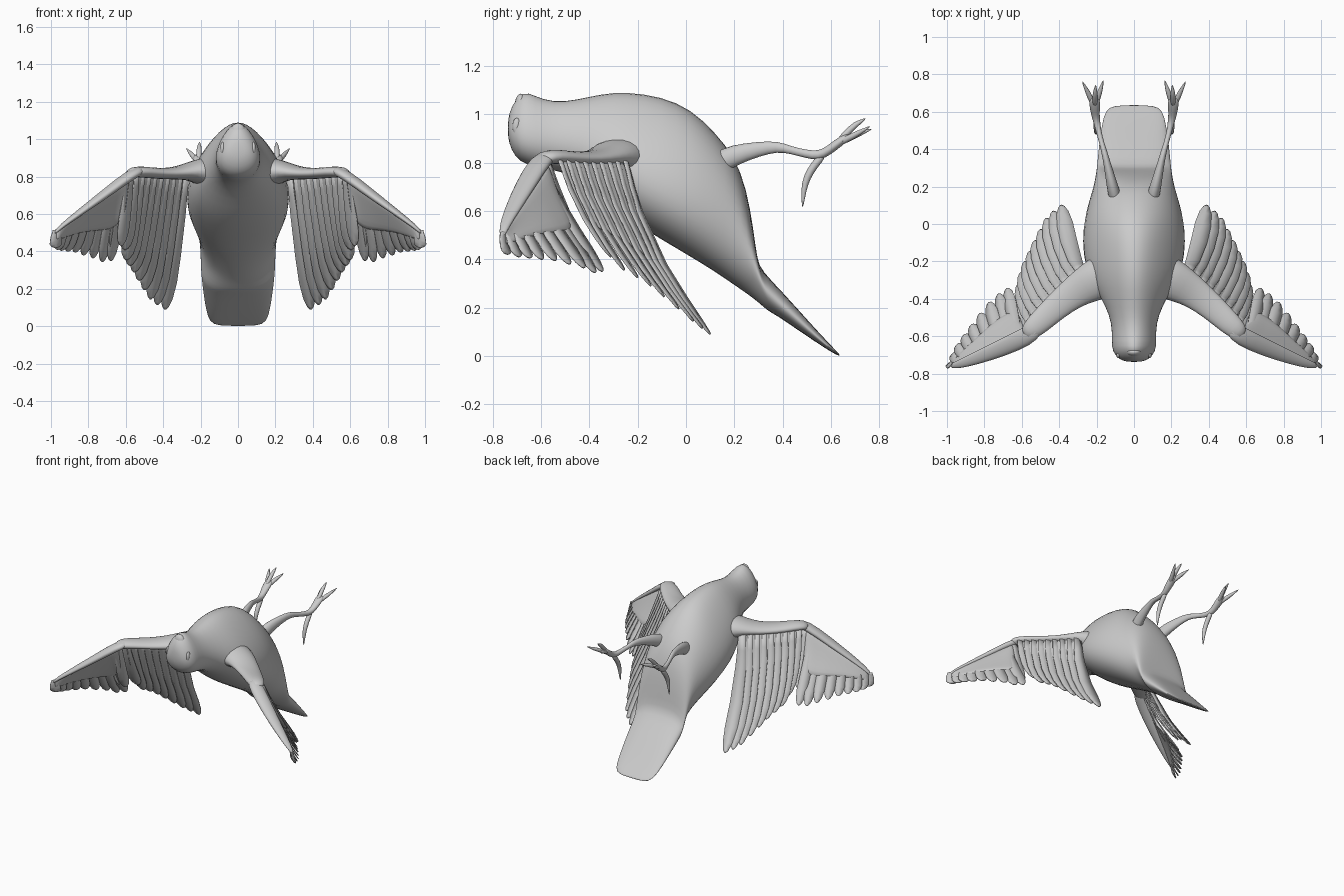
import bpy, bmesh, math
from mathutils import Vector as V

cube = bpy.data.objects.get("Cube")
if cube:
    bpy.data.objects.remove(cube, do_unlink=True)

grey = bpy.data.materials.new("plain grey")
grey.use_nodes = True
COLOUR = (0.6, 0.6, 0.6, 1)
grey.diffuse_color = COLOUR
grey.node_tree.nodes["Principled BSDF"].inputs["Base Color"].default_value = COLOUR


def finish(name, bm, mirror=True, subsurf=0, thick=0):
    """Turn a bmesh into a smooth object, mirrored to the other side if asked."""
    bmesh.ops.recalc_face_normals(bm, faces=bm.faces)
    for f in bm.faces:
        f.smooth = True
    me = bpy.data.meshes.new(name)
    bm.to_mesh(me)
    bm.free()
    me.materials.append(grey)
    ob = bpy.data.objects.new(name, me)
    bpy.context.collection.objects.link(ob)
    if thick:
        mod = ob.modifiers.new("thickness", 'SOLIDIFY')
        mod.thickness, mod.offset = thick, 0
    if subsurf:
        mod = ob.modifiers.new("smooth", 'SUBSURF')
        mod.levels = mod.render_levels = subsurf
    if mirror:
        ob.modifiers.new("mirror", 'MIRROR')
    return ob


def skin(bm, rows, closed):
    """Bridge neighbouring rows of points with quads."""
    rows = [[bm.verts.new(p) for p in r] for r in rows]
    n = len(rows[0])
    for a, b in zip(rows, rows[1:]):
        for i in range(n if closed else n - 1):
            j = (i + 1) % n
            bm.faces.new((a[i], a[j], b[j], b[i]))
    return rows


def loft(name, rings, **kw):
    """Skin a list of closed rings and cap both ends."""
    bm = bmesh.new()
    rows = skin(bm, rings, True)
    bm.faces.new(rows[0])
    bm.faces.new(rows[-1])
    return finish(name, bm, **kw)


def limb(name, path, up=V((0, 0, 1)), n=10):
    """Tapered limb; each station is x, y, z, half width, half height."""
    pts = [V(p[:3]) for p in path]
    rings = []
    for i, p in enumerate(path):
        d = (pts[min(i + 1, len(pts) - 1)] - pts[max(i - 1, 0)]).normalized()
        side = d.cross(up).normalized()
        top = side.cross(d)
        rings.append([pts[i] + side * p[3] * math.cos(a) + top * p[4] * math.sin(a)
                      for a in (2 * math.pi * k / n for k in range(n))])
    return loft(name, rings, subsurf=1)


def blob(name, centre, size, mirror=True):
    bm = bmesh.new()
    bmesh.ops.create_uvsphere(bm, u_segments=16, v_segments=10, radius=1)
    for v in bm.verts:
        v.co = V(centre) + V([a * b for a, b in zip(v.co, size)])
    return finish(name, bm, mirror=mirror)


# Body, head and tail: belly y z, back y z, half width, taper to belly, squareness
SECTIONS = [
    (-.738, .97, -.738, .91, .035, .1, 1), (-.724, 1.04, -.724, .85, .08, .25, 1),
    (-.672, 1.1, -.688, .80, .112, .36, 1), (-.63, 1.08, -.62, .778, .118, .28, 1),
    (-.55, 1.05, -.52, .765, .117, .18, 1), (-.45, 1.063, -.42, .72, .152, .25, 1),
    (-.35, 1.088, -.32, .63, .21, .36, 1), (-.25, 1.098, -.22, .55, .25, .4, 1),
    (-.1, 1.078, -.08, .465, .267, .36, 1), (.02, 1.027, .03, .40, .262, .25, 1),
    (.12, .93, .12, .345, .243, .13, 1), (.2, .83, .2, .29, .219, .04, .95),
    (.25, .70, .26, .25, .208, 0, .9), (.28, .52, .3, .22, .202, 0, .8),
    (.294, .40, .34, .185, .199, 0, .7), (.312, .355, .37, .17, .196, 0, .65),
    (.4, .265, .43, .13, .189, 0, .6), (.52, .13, .53, .062, .174, 0, .5),
    (.608, .035, .608, .012, .155, 0, .5), (.636, .008, .638, -.002, .11, 0, .5)]
rings = []
for ty, tz, by, bz, w, k, q in SECTIONS:
    ring = []
    for i in range(20):
        a = 2 * math.pi * i / 20
        c, s = math.cos(a), math.sin(a)
        x = w * math.copysign(abs(c) ** q, c) * (1 - k * s)
        h = (s + 1) / 2
        ring.append((x, by + (ty - by) * h, bz + (tz - bz) * h))
    rings.append(ring)
loft("body", rings, mirror=False, subsurf=1)

# Face
blob("beak", (0, -.684, 1.04), (.04, .024, .046), mirror=False)
blob("eye", (.083, -.70, .95), (.012, .018, .035))

# Wing bones
limb("wing_arm", [(.04, -.22, .78, .11, .11), (.13, -.262, .815, .128, .10),
                  (.20, -.297, .828, .12, .078), (.26, -.328, .828, .105, .05),
                  (.33, -.372, .818, .088, .035), (.42, -.445, .815, .075, .03),
                  (.51, -.53, .825, .066, .032), (.56, -.575, .825, .055, .03),
                  (.585, -.595, .81, .03, .02)])
limb("wing_hand", [(.51, -.555, .835, .04, .025), (.57, -.60, .815, .055, .03),
                   (.70, -.66, .715, .05, .026), (.85, -.72, .605, .036, .018),
                   (.95, -.755, .53, .022, .012), (.982, -.76, .495, .01, .008)])


def bowed(root, tip, t, bow):
    """Point on a feather's gently curved centre line."""
    return root.lerp(tip, t) - V((0, bow * math.sin(math.pi * t), 0))


def feather(name, root, tip, across, width, bow):
    """Thin blade with a rounded end and a slightly raised rib."""
    d = (tip - root).normalized()
    side = (across - d * across.dot(d)).normalized()
    rib = side.cross(d) * .006
    rows = []
    for t, w in ((0, .6), (.15, .7), (.3, .85), (.6, 1), (.8, 1),
                 (.92, .75), (.98, .4), (1, .1)):
        p = bowed(root, tip, t, bow)
        rows.append((p - side * w * width, p + rib * (1 - t), p + side * w * width))
    bm = bmesh.new()
    skin(bm, rows, False)
    finish(name, bm, thick=.006)


def feather_row(name, start, end, tips, across, width, bow, cover, thick):
    """Fan of feathers along a root line, with a covert sheet over their bases."""
    n = len(tips) - 1
    fan = [(V(start).lerp(V(end), i / n), V(t), bow * (1 - .6 * i / n))
           for i, t in enumerate(tips)]
    for i, (r, t, b) in enumerate(fan):
        feather(f"{name}_feather_{i + 1}", r, t, across, width, b)
    bm = bmesh.new()
    skin(bm, [[bowed(r, t, cover * c / 4, b) for c in range(5)] for r, t, b in fan], False)
    finish(name + "_coverts", bm, thick=thick, subsurf=1)


feather_row("inner_wing", (.285, -.25, .81), (.555, -.52, .81),
            [(.39, .10, .09), (.432, .068, .115), (.468, .03, .145), (.50, -.03, .195),
             (.53, -.09, .245), (.555, -.145, .29), (.58, -.20, .325),
             (.597, -.255, .355), (.605, -.31, .41)],
            V((1, -.4, .2)), .044, .055, .62, .01)
feather_row("outer_wing", (.575, -.575, .81), (.97, -.757, .515),
            [(.625, -.42, .43), (.68, -.345, .35), (.725, -.375, .345), (.775, -.42, .365),
             (.825, -.48, .38), (.87, -.54, .395), (.91, -.595, .40), (.945, -.645, .405),
             (.965, -.69, .41), (.975, -.735, .42)],
            V((.43, -.2, -.2)), .036, .015, .58, .02)

# Legs and feet
limb("leg", [(.085, .06, .76, .03, .04), (.1, .14, .80, .036, .05),
             (.115, .20, .833, .033, .046),
             (.138, .30, .857, .022, .032), (.157, .38, .868, .017, .024),
             (.172, .43, .853, .014, .016), (.19, .50, .836, .015, .018),
             (.2, .55, .828, .02, .022), (.207, .59, .85, .024, .02),
             (.21, .64, .89, .032, .02), (.212, .68, .915, .028, .014)])
for label, mid, tip in (("inner", (.185, .70, .915), (.163, .77, .94)),
                        ("middle", (.208, .69, .95), (.205, .745, .985)),
                        ("outer", (.24, .69, .91), (.278, .765, .952))):
    limb(label + "_toe", [(.21, .62, .875, .016, .016), (*mid, .016, .015),
                          (*V(mid).lerp(V(tip), .45), .011, .011), (*tip, .002, .002)], n=8)
limb("hind_toe", [(.2, .57, .835, .018, .018), (.2, .53, .79, .018, .018),
                  (.2, .50, .74, .017, .017), (.2, .487, .69, .013, .013),
                  (.2, .482, .61, .002, .002)], up=V((1, 0, 0)), n=8)
